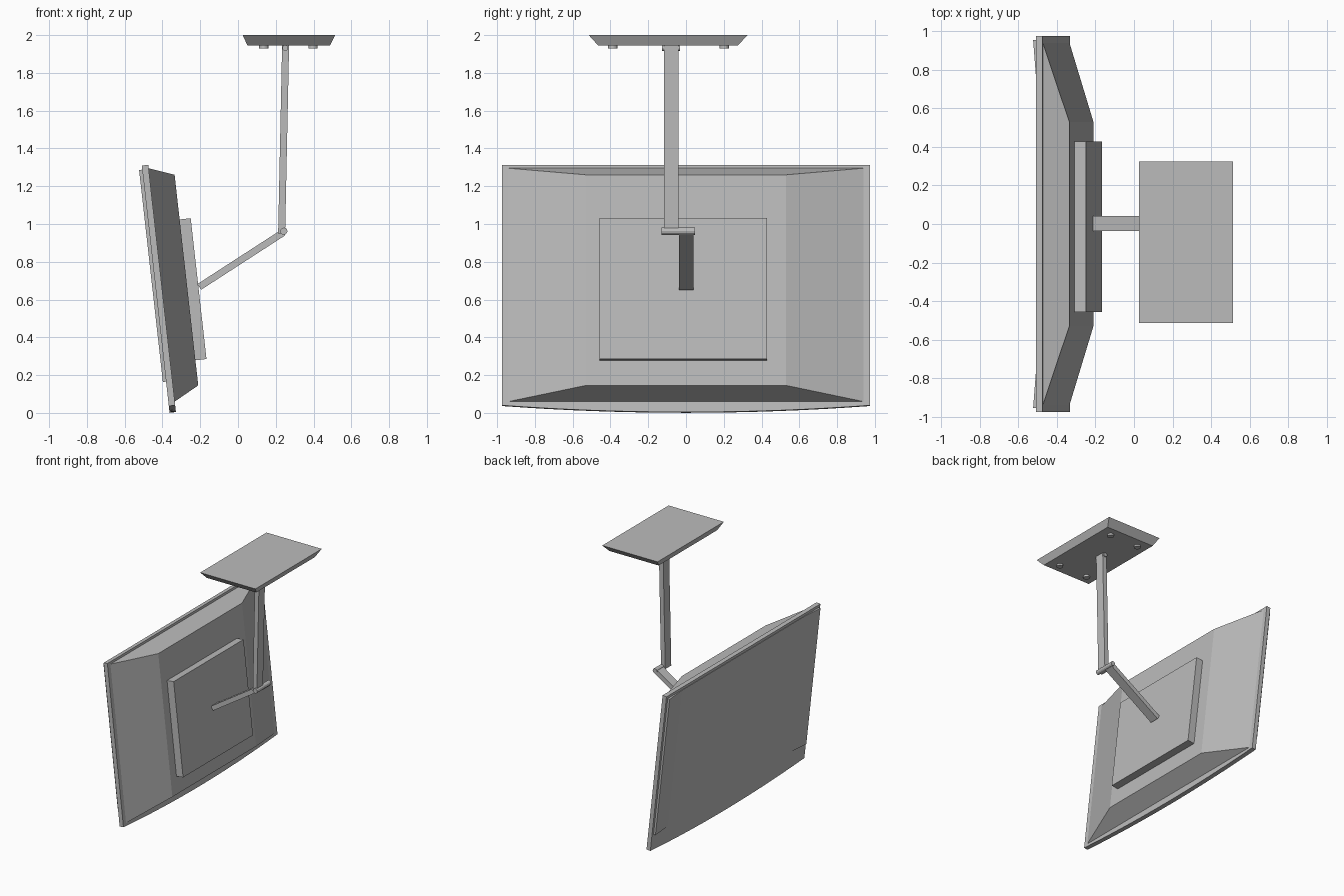
import bpy, bmesh, math
from mathutils import Vector, Matrix

cube = bpy.data.objects.get("Cube")
if cube:
    bpy.data.objects.remove(cube)

grey = bpy.data.materials.new("mid grey")
grey.use_nodes = True
COLOUR = (0.5, 0.5, 0.5, 1)
grey.diffuse_color = COLOUR
grey.node_tree.nodes["Principled BSDF"].inputs["Base Color"].default_value = COLOUR

# Screen assembly leans about the y axis: local x = backwards, z = up the screen
TILT = Matrix.Rotation(math.radians(-6.4), 4, 'Y')


def loft(name, ring_a, ring_b, matrix=Matrix()):
    """Solid between two rings with the same number of points."""
    bm = bmesh.new()
    a = [bm.verts.new(p) for p in ring_a]
    b = [bm.verts.new(p) for p in ring_b]
    n = len(a)
    bm.faces.new(a)
    bm.faces.new(b)
    for i in range(n):
        j = (i + 1) % n
        bm.faces.new((a[i], a[j], b[j], b[i]))
    bmesh.ops.recalc_face_normals(bm, faces=bm.faces)
    bm.transform(matrix)
    mesh = bpy.data.meshes.new(name)
    bm.to_mesh(mesh)
    bm.free()
    mesh.materials.append(grey)
    obj = bpy.data.objects.new(name, mesh)
    bpy.context.collection.objects.link(obj)
    return obj


def rect_yz(x, y0, y1, z0, z1):
    return [(x, y0, z0), (x, y1, z0), (x, y1, z1), (x, y0, z1)]


def rect_xy(z, x0, x1, y0, y1):
    return [(x0, y0, z), (x1, y0, z), (x1, y1, z), (x0, y1, z)]


def bar(name, start, end, thick, y0, y1):
    """Rectangular bar between two (x, z) points."""
    s, e = Vector(start), Vector(end)
    d = (e - s).normalized()
    side = Vector((-d.y, d.x)) * thick / 2
    corners = [s - side, e - side, e + side, s + side]
    loft(name, [(p.x, y0, p.y) for p in corners], [(p.x, y1, p.y) for p in corners])


def circle(r, n):
    return [(r * math.cos(math.tau * i / n), r * math.sin(math.tau * i / n)) for i in range(n)]


def pin(name, x, z, r, y0, y1):
    pts = circle(r, 12)
    loft(name, [(x + a, y0, z + b) for a, b in pts], [(x + a, y1, z + b) for a, b in pts])


# Front frame with a bowed lower edge
STEPS = 16
edge = [(0.975, 1.358), (-0.975, 1.358)]
for i in range(STEPS + 1):
    t = -1 + 2 * i / STEPS
    edge.append((0.975 * t, 0.041 + 0.036 * t * t))
loft("screen_frame", [(-0.36, y, z) for y, z in edge], [(-0.326, y, z) for y, z in edge], TILT)

# Display panel with side strips that slope in towards the screen
section = [(-0.355, -0.955), (-0.377, -0.955), (-0.363, -0.775),
           (-0.363, 0.775), (-0.377, 0.955), (-0.355, 0.955)]
loft("display_panel", [(x, y, 0.207) for x, y in section],
     [(x, y, 1.336) for x, y in section], TILT)

# Tapered rear housing and mounting box
loft("rear_housing", rect_yz(-0.326, -0.94, 0.94, 0.097, 1.34),
     rect_yz(-0.193, -0.53, 0.53, 0.168, 1.29), TILT)
loft("mounting_box", rect_yz(-0.193, -0.457, 0.428, 0.302, 1.052),
     rect_yz(-0.134, -0.457, 0.428, 0.302, 1.052), TILT)

# Folding arm and its hinge pins
bar("lower_arm", (-0.205, 0.667), (0.24, 0.955), 0.036, -0.036, 0.041)
bar("upper_arm", (0.231, 0.95), (0.252, 1.946), 0.037, -0.117, -0.041)
pin("elbow_pin", 0.243, 0.962, 0.019, -0.13, 0.048)
pin("top_pin", 0.25, 1.932, 0.016, -0.127, -0.031)

# Ceiling plate with bevelled rim and four bolts
loft("ceiling_plate", rect_xy(2.0, 0.025, 0.515, -0.515, 0.325),
     rect_xy(1.945, 0.05, 0.487, -0.465, 0.275))
for x in (0.137, 0.397):
    for y in (-0.387, 0.202):
        pts = circle(0.025, 16)
        loft("plate_bolt", [(x + a, y + b, 1.93) for a, b in pts],
             [(x + a, y + b, 1.946) for a, b in pts])
